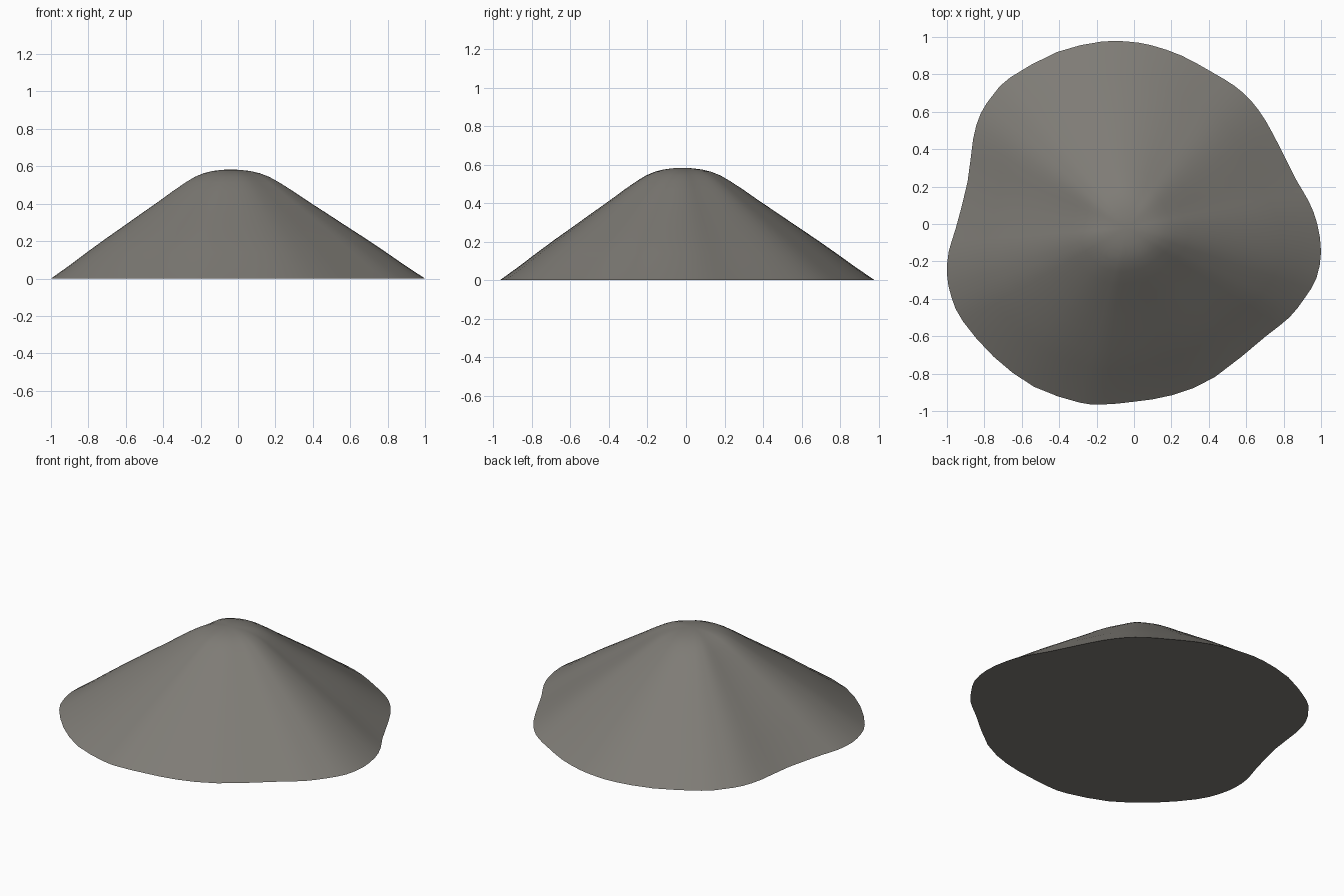
import bpy
import bmesh
import math
from mathutils import Vector

default_cube = bpy.data.objects.get("Cube")
if default_cube:
    bpy.data.objects.remove(default_cube, do_unlink=True)

APEX = Vector((-.04, -.02))

# Footprint of the mound, counter-clockwise, in plan
FOOTPRINT = [
    (1, -.15), (.98, 0), (.935, .12), (.865, .24), (.785, .4), (.705, .55),
    (.625, .66), (.535, .74), (.42, .81), (.255, .9), (.095, .955),
    (-.03, .975), (-.175, .975), (-.41, .92), (-.66, .785), (-.75, .695),
    (-.82, .59), (-.86, .455), (-.89, .225), (-.955, -.03), (-.99, -.145),
    (-1, -.27), (-.975, -.395), (-.915, -.52), (-.75, -.71), (-.535, -.87),
    (-.29, -.955), (-.165, -.965), (0, -.95), (.205, -.915), (.43, -.82),
    (.705, -.6), (.83, -.5), (.91, -.4), (.975, -.29),
]

# Slope from foot to rounded crown: (share of the footprint, height)
SLOPE = [(1, 0), (.9, .068), (.8, .14), (.7, .21), (.6, .277), (.5, .345),
         (.4, .412), (.32, .468), (.25, .514), (.2, .543), (.15, .563),
         (.1, .575), (.05, .581)]
PEAK = .583


def make_material(name, colour):
    material = bpy.data.materials.new(name)
    material.use_nodes = True
    material.diffuse_color = colour
    shader = next(n for n in material.node_tree.nodes if n.type == 'BSDF_PRINCIPLED')
    shader.inputs["Base Color"].default_value = colour
    shader.inputs["Roughness"].default_value = .9
    return material


def smooth_loop(points):
    """Add one rounded midpoint between each pair of neighbours."""
    loop = []
    count = len(points)
    for i in range(count):
        before, start, end, after = (Vector(points[(i + k) % count]) for k in (-1, 0, 1, 2))
        loop.append(start)
        loop.append((start + end) * .5625 - (before + after) * .0625)
    return loop


def build_mound(name, material):
    bm = bmesh.new()
    outline = smooth_loop(FOOTPRINT)
    count = len(outline)

    # Rings of the slope shrink towards the crown
    rings = []
    for share, height in SLOPE:
        ring = []
        for point in outline:
            place = APEX.lerp(point, share)
            ring.append(bm.verts.new((place.x, place.y, height)))
        rings.append(ring)
    for lower, upper in zip(rings, rings[1:]):
        for i in range(count):
            j = (i + 1) % count
            bm.faces.new((lower[i], lower[j], upper[j], upper[i]))

    # Crown cap and flat underside
    peak = bm.verts.new((APEX.x, APEX.y, PEAK))
    for i in range(count):
        bm.faces.new((rings[-1][i], rings[-1][(i + 1) % count], peak))
    bm.faces.new(list(reversed(rings[0])))

    mesh = bpy.data.meshes.new(name)
    bm.to_mesh(mesh)
    bm.free()
    mesh.materials.append(material)
    mound = bpy.data.objects.new(name, mesh)
    bpy.context.collection.objects.link(mound)
    return mound


mound = build_mound("mound", make_material("warm grey gravel", (.21, .2, .18, 1)))

# Soft slopes with a crisp edge at the foot
bpy.ops.object.select_all(action='DESELECT')
mound.select_set(True)
bpy.context.view_layer.objects.active = mound
bpy.ops.object.shade_smooth_by_angle(angle=math.radians(30))
